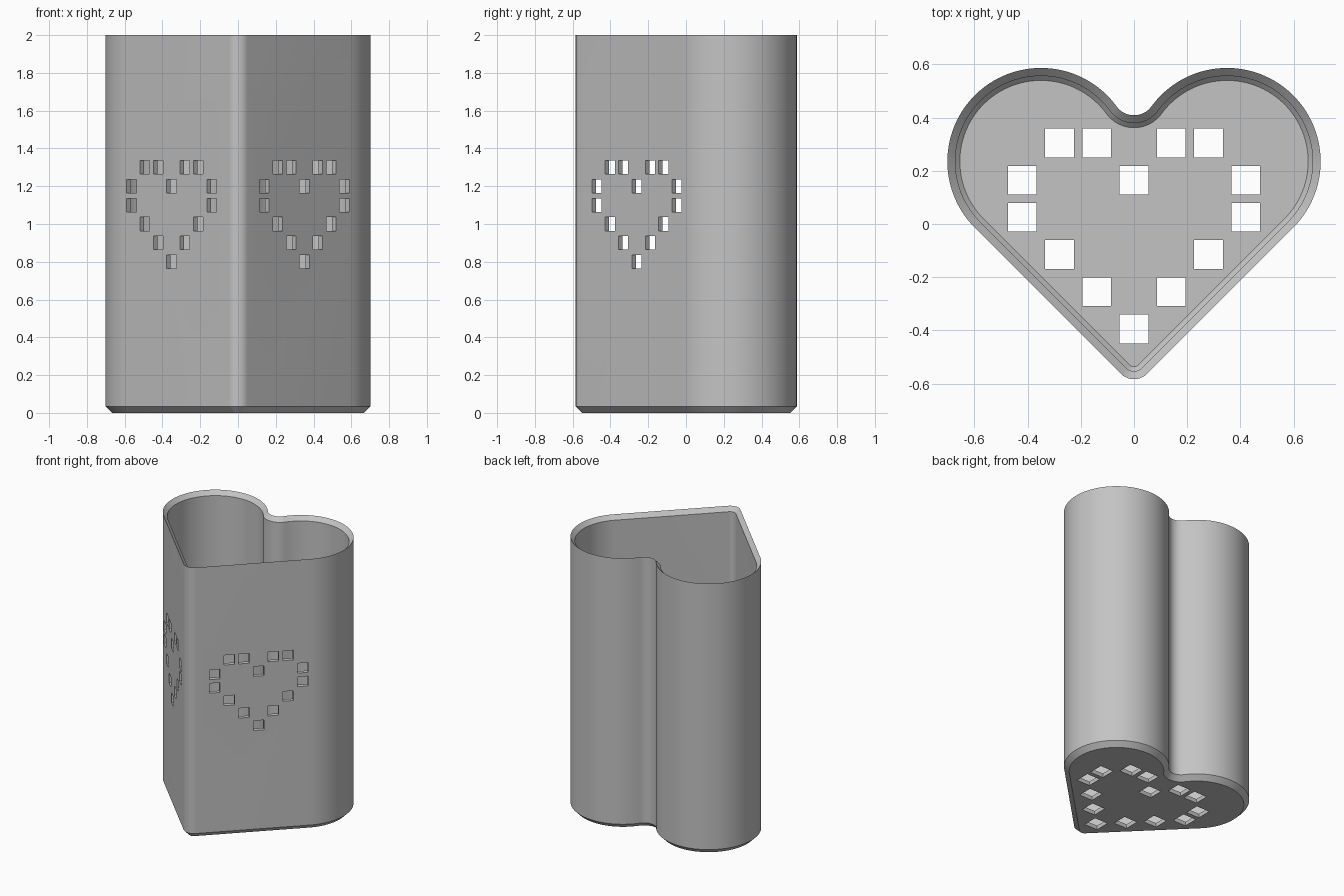
import bpy, bmesh, math
from mathutils import Matrix, Vector

if "Cube" in bpy.data.objects:
    bpy.data.objects.remove(bpy.data.objects["Cube"])

LOBE_X, LOBE_Y, LOBE_R = 0.35, 0.235, 0.352    # round lobes
NOTCH_Y, NOTCH_R = 0.49, 0.081                 # concave fillet between the lobes
TIP_R = 0.07                                   # rounded front tip
APEX_Y = LOBE_Y - LOBE_X - LOBE_R * math.sqrt(2)
TIP_Y = APEX_Y + TIP_R * math.sqrt(2)


def arc(cx, cy, r, a0, a1, n):
    return [(cx + r * math.cos(math.radians(a0 + (a1 - a0) * i / n)),
             cy + r * math.sin(math.radians(a0 + (a1 - a0) * i / n))) for i in range(n + 1)]


def heart(d):
    """Heart outline moved inward by d, counter-clockwise from the tip."""
    join = math.degrees(math.atan2(NOTCH_Y - LOBE_Y, -LOBE_X))
    right = arc(0, TIP_Y, TIP_R - d, -90, -45, 6)
    right += arc(LOBE_X, LOBE_Y, LOBE_R - d, -45, join, 56)
    right += arc(0, NOTCH_Y, NOTCH_R + d, join - 180, -90, 8)[1:]
    left = [(-x, y) for x, y in reversed(right[1:-1])]
    return right + left


# Heart-shaped holder: shell section as (inset, height) rings
bm = bmesh.new()
section = [(0.035, 0), (0, 0.035), (0, 2), (0.03, 1.97), (0.03, 0.047), (0.047, 0.03)]
rings = [[bm.verts.new((x, y, z)) for x, y in heart(d)] for d, z in section]
for a, b in zip(rings, rings[1:]):
    n = len(a)
    for i in range(n):
        j = (i + 1) % n
        bm.faces.new((a[i], a[j], b[j], b[i]))
bm.faces.new(list(reversed(rings[0])))
bm.faces.new(rings[-1])
bmesh.ops.recalc_face_normals(bm, faces=bm.faces)
mesh = bpy.data.meshes.new("heart_holder")
bm.to_mesh(mesh)
bm.free()
holder = bpy.data.objects.new("heart_holder", mesh)
bpy.context.collection.objects.link(holder)
grey = bpy.data.materials.new("light grey")
grey.diffuse_color = (0.55, 0.55, 0.55, 1)
grey.use_nodes = True
grey.node_tree.nodes["Principled BSDF"].inputs["Base Color"].default_value = grey.diffuse_color
mesh.materials.append(grey)

# Square holes arranged as a heart, in grid steps (column, row)
half = [(1, 2.5), (2, 2.5), (3, 1.5), (3, 0.5), (2, -0.5), (1, -1.5)]
pattern = [(s * c, r) for c, r in half for s in (-1, 1)] + [(0, 1.5), (0, -2.5)]

cut = bmesh.new()


def holes(origin, u, v, step, size, depth):
    """Add a heart of boxes in the plane spanned by u and v."""
    u, v = Vector(u).normalized(), Vector(v).normalized()
    rot = Matrix((u, v, u.cross(v))).transposed().to_4x4()
    for c, r in pattern:
        pos = Vector(origin) + u * c * step + v * r * step
        bmesh.ops.create_cube(cut, size=1, matrix=Matrix.Translation(pos) @ rot
                              @ Matrix.Diagonal((size, size, depth, 1)))


holes((0, -0.045, 0.015), (1, 0, 0), (0, 1, 0), 0.14, 0.108, 0.1)       # floor
for s in (-1, 1):                                                     # front walls
    holes((s * 0.352, APEX_Y + 0.352, 1.05), (1, s, 0), (0, 0, 1), 0.1, 0.072, 0.16)
cut_mesh = bpy.data.meshes.new("hole_cutter")
cut.to_mesh(cut_mesh)
cut.free()
cutter = bpy.data.objects.new("hole_cutter", cut_mesh)
bpy.context.collection.objects.link(cutter)
cutter.hide_render = True

# Cut the holes, then smooth the curved walls
mod = holder.modifiers.new("holes", 'BOOLEAN')
mod.operation, mod.solver, mod.object = 'DIFFERENCE', 'EXACT', cutter
bpy.context.view_layer.objects.active = holder
holder.select_set(True)
bpy.ops.object.modifier_apply(modifier=mod.name)
bpy.data.objects.remove(cutter)
for p in holder.data.polygons:
    p.material_index = 0
bpy.ops.object.shade_smooth_by_angle(angle=math.radians(30))
